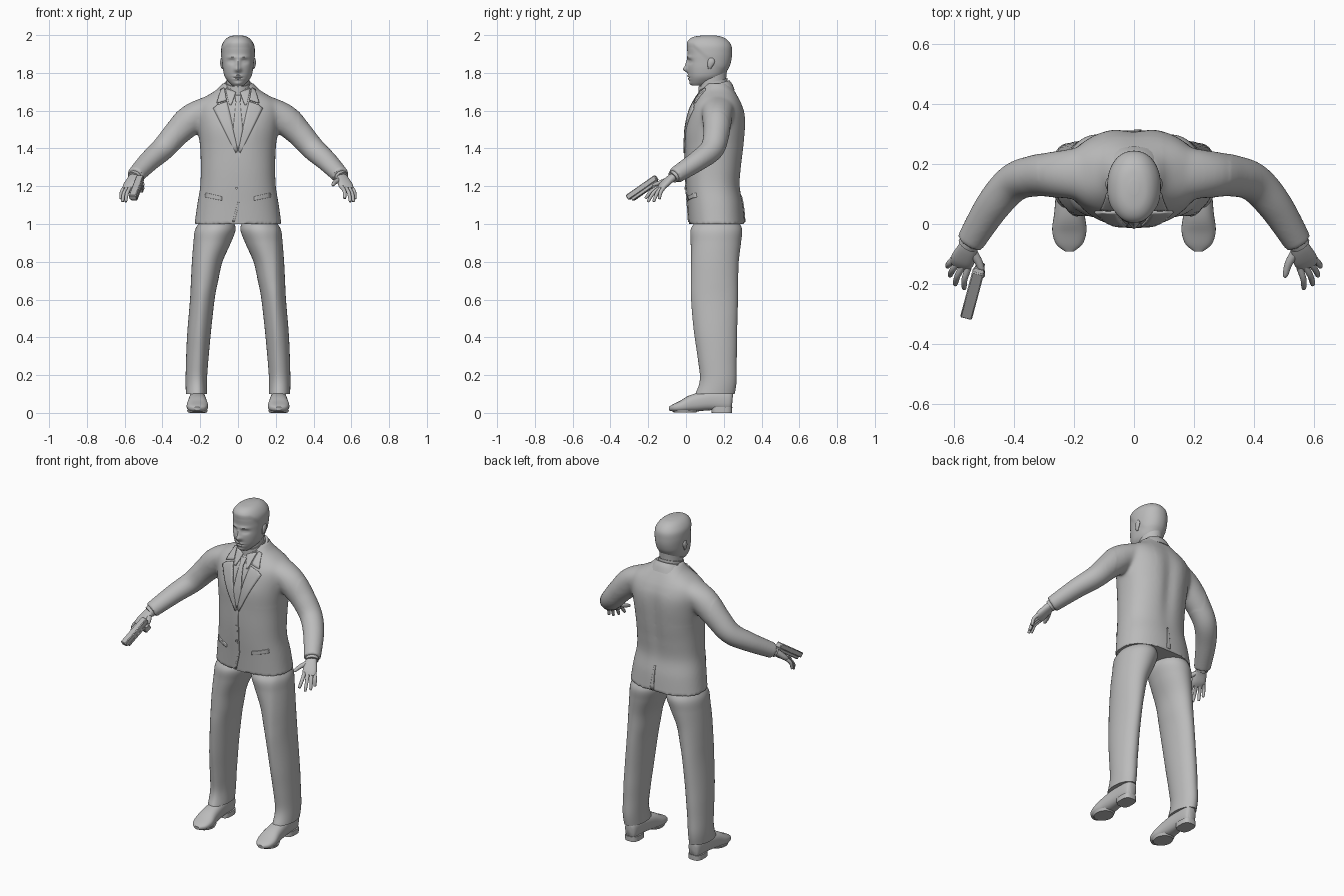
import bpy, bmesh, math
from mathutils import Vector, Matrix
from mathutils.bvhtree import BVHTree

cube = bpy.data.objects.get("Cube")
if cube:
    bpy.data.objects.remove(cube)

grey = bpy.data.materials.new("plain grey")
grey.use_nodes = True
grey.diffuse_color = (0.5, 0.5, 0.5, 1)
grey.node_tree.nodes["Principled BSDF"].inputs["Base Color"].default_value = (0.5, 0.5, 0.5, 1)
parts = []


def finish(name, bm, mirror=False):
    bmesh.ops.recalc_face_normals(bm, faces=bm.faces)
    mesh = bpy.data.meshes.new(name)
    bm.to_mesh(mesh)
    bm.free()
    mesh.materials.append(grey)
    ob = bpy.data.objects.new(name, mesh)
    bpy.context.collection.objects.link(ob)
    if mirror:
        ob.modifiers.new("both sides", 'MIRROR').use_mirror_merge = False
    parts.append(ob)
    return ob


def spline(points, steps):
    """Smooth curve through tuples of any length."""
    pts = [Vector(p) for p in points]
    out = []
    for i in range(len(pts) - 1):
        a, b, c, d = pts[max(i - 1, 0)], pts[i], pts[i + 1], pts[min(i + 2, len(pts) - 1)]
        for k in range(steps):
            t = k / steps
            out.append(b + (c - a) * (t / 2) + (a * 2 - b * 5 + c * 4 - d) * (t * t / 2)
                       + (b * 3 - a - c * 3 + d) * (t ** 3 / 2))
    return out + [pts[-1]]


def loft(name, sections, steps=5, sides=32, power=2.0, along=False, mirror=False, shape=None):
    """Skin rings (x, y, z, rx, ry): level rings, or square to the path if along."""
    rings = spline(sections, steps)
    bm = bmesh.new()
    loops = []
    for i, r in enumerate(rings):
        u, v = Vector((1, 0, 0)), Vector((0, 1, 0))
        if along:
            t = (rings[min(i + 1, len(rings) - 1)] - rings[max(i - 1, 0)])[:3]
            t = Vector(t).normalized()
            u = t.cross(Vector((0, 0, 1))).normalized()
            v = u.cross(t)
        loop = []
        for k in range(sides):
            a = math.tau * k / sides
            c, s = math.cos(a), math.sin(a)
            c = math.copysign(abs(c) ** (2 / power), c)
            s = math.copysign(abs(s) ** (2 / power), s)
            p = Vector(r[:3]) + u * (c * r[3]) + v * (s * r[4])
            loop.append(bm.verts.new(shape(p) if shape else p))
        loops.append(loop)
    for a, b in zip(loops, loops[1:]):
        for k in range(sides):
            n = (k + 1) % sides
            bm.faces.new((a[k], a[n], b[n], b[k]))
    bm.faces.new(loops[0])
    bm.faces.new(loops[-1])
    return finish(name, bm, mirror)


def weld(name, pieces, voxel):
    """Merge overlapping pieces into one skin and soften the shoulder joins."""
    bm = bmesh.new()
    graph = bpy.context.evaluated_depsgraph_get()
    for ob in pieces:
        bm.from_mesh(ob.evaluated_get(graph).to_mesh())
    for ob in pieces:
        parts.remove(ob)
        bpy.data.objects.remove(ob)
    ob = finish(name, bm)
    mod = ob.modifiers.new("one skin", 'REMESH')
    mod.mode, mod.voxel_size = 'VOXEL', voxel
    bm = bmesh.new()
    bm.from_mesh(ob.evaluated_get(bpy.context.evaluated_depsgraph_get()).to_mesh())
    ob.modifiers.remove(mod)
    body = [v for v in bm.verts if v.co.z > 1.02]
    joins = [v for v in body if 0.1 < abs(v.co.x) < 0.32 and v.co.z > 1.42]
    for verts, passes in ((body, 3), (joins, 14)):
        for _ in range(passes):
            bmesh.ops.smooth_vert(bm, verts=verts, factor=0.5, use_axis_x=True, use_axis_y=True, use_axis_z=True)
    bm.to_mesh(ob.data)
    tree = BVHTree.FromBMesh(bm)
    bm.free()
    return ob, tree


def bump(p, x, z, sx, sz):
    return math.exp(-((abs(p.x) - x) / sx) ** 2 - ((p.z - z) / sz) ** 2)


# Jacket body, from half width and front/back depth at each height
def shape_jacket(p):
    if p.y > 0.2:
        p.y -= 0.013 * bump(p, 0, 1.42, 0.04, 0.2)           # spine hollow
        p.y += 0.004 * bump(p, 0.1, 1.55, 0.06, 0.08)        # shoulder blades
    else:
        p.y -= 0.006 * bump(p, 0.09, 1.5, 0.07, 0.09)        # chest
    return p


profile = [(1.0, .23, .015, .312), (1.1, .216, .008, .303), (1.2, .2, 0, .287),
           (1.3, .197, -.005, .295), (1.4, .2, -.005, .308), (1.5, .213, 0, .315),
           (1.58, .225, .015, .312), (1.63, .22, .032, .298), (1.66, .195, .05, .284),
           (1.685, .155, .065, .27), (1.71, .115, .08, .255), (1.745, .08, .1, .23)]
body = loft("jacket_body", [(0, (f + b) / 2, z, w, (b - f) / 2) for z, w, f, b in profile],
            steps=6, sides=80, power=2.3, shape=shape_jacket)
sleeves = loft("sleeves", [(.1, .17, 1.635, .075, .045), (.17, .168, 1.613, .085, .06),
                           (.25, .165, 1.553, .079, .08), (.33, .16, 1.474, .069, .07),
                           (.4, .137, 1.396, .064, .062), (.47, .06, 1.333, .058, .054),
                           (.545, -.06, 1.255, .047, .044)], steps=7, sides=40, along=True, mirror=True)
jacket, surface = weld("jacket", [body, sleeves], 0.008)


def panel(name, left, right, mirror=False, back=False, lift=0.002):
    """Thin cloth plate between two edges (x, z), laid on the jacket."""
    way = -1 if back else 1
    rows = []
    bm = bmesh.new()
    for i in range(len(left) - 1):
        for k in range(7 if i == len(left) - 2 else 6):
            a = Vector(left[i]).lerp(Vector(left[i + 1]), k / 6)
            b = Vector(right[i]).lerp(Vector(right[i + 1]), k / 6)
            row = []
            for c in range(6):
                x, z = a.lerp(b, c / 5)
                hit = surface.ray_cast(Vector((x, -way, z)), Vector((0, way, 0)))[0]
                y = hit.y if hit else 0.1
                row.append(bm.verts.new((x, y - way * lift, z)))
            rows.append(row)
    for a, b in zip(rows, rows[1:]):
        for c in range(5):
            bm.faces.new((a[c], a[c + 1], b[c + 1], b[c]))
    ob = finish(name, bm, mirror)
    mod = ob.modifiers.new("cloth", 'SOLIDIFY')
    mod.thickness, mod.offset = 0.009, 0


panel("lapels", [(.058, 1.648), (.04, 1.575), (.002, 1.39)], [(.108, 1.63), (.13, 1.612), (.012, 1.375)],
      mirror=True, lift=0.003)
panel("collar_fronts", [(.072, 1.72), (.06, 1.655)], [(.09, 1.71), (.112, 1.64)], mirror=True, lift=0.003)
panel("shirt_collar_points", [(.01, 1.70), (.035, 1.63)], [(.066, 1.715), (.045, 1.63)], mirror=True)
panel("tie", [(-.018, 1.68), (-.011, 1.645), (-.026, 1.5), (-.004, 1.4)],
      [(.018, 1.68), (.011, 1.645), (.026, 1.5), (.004, 1.4)], lift=0.003)
panel("front_edge", [(.0, 1.39), (.0, 1.12), (-.03, 1.012)], [(.008, 1.39), (.008, 1.12), (-.018, 1.012)],
      lift=0)
panel("pocket_flaps", [(.085, 1.145), (.085, 1.125)], [(.17, 1.165), (.172, 1.142)], mirror=True, lift=0)
panel("back_vent", [(.0, 1.15), (.0, 1.01)], [(.008, 1.15), (.025, 1.01)], back=True, lift=0)
for i, z in enumerate((1.28, 1.19)):
    loft(f"button_{i + 1}", [(-.008, -.009, z, .007, .007), (-.008, .01, z, .007, .007)],
         steps=1, sides=12, along=True)

# Collars and neck, higher at the back
def tilt(p):
    p.z += (p.y - 0.16) * 0.3
    return p


loft("jacket_collar", [(0, .16, 1.68, .112, .098), (0, .157, 1.715, .09, .088), (0, .15, 1.74, .078, .08)],
     power=2.2, shape=tilt)
loft("shirt_collar", [(0, .145, 1.7, .073, .08), (0, .142, 1.755, .067, .077)], shape=tilt)
loft("neck", [(0, .15, 1.68, .064, .072), (0, .14, 1.75, .062, .072), (0, .14, 1.84, .064, .08)])

# Head with sculpted features and raised hair
def shape_head(p):
    if p.y < 0.09:
        p.y -= 0.022 * bump(p, 0, 1.818, .017, .014)     # nose tip
        p.y -= 0.011 * bump(p, 0, 1.845, .013, .024)     # nose bridge
        p.y += 0.011 * bump(p, .034, 1.86, .02, .012)    # eye sockets
        p.y -= 0.005 * bump(p, .034, 1.859, .012, .006)  # eyes
        p.y -= 0.006 * bump(p, .03, 1.883, .026, .008)   # brows
        p.y -= 0.008 * bump(p, 0, 1.783, .024, .006)     # upper lip
        p.y -= 0.008 * bump(p, 0, 1.768, .021, .006)     # lower lip
        p.y += 0.005 * bump(p, 0, 1.775, .024, .003)     # mouth line
        p.y -= 0.007 * bump(p, 0, 1.742, .022, .012)     # chin
    hairline = 1.935 - 0.13 * min(max((p.y - 0.04) / 0.14, 0), 1)
    raised = min(max((p.z - hairline) / 0.02, 0), 1)
    p.x *= 1 + 0.04 * raised
    p.y += (p.y - 0.125) * 0.04 * raised
    p.z += 0.004 * raised
    return p


skull = [(1.732, .028, .035, .1), (1.75, .048, .022, .15), (1.78, .07, .014, .195),
         (1.82, .08, .008, .222), (1.86, .084, .008, .235), (1.9, .086, .008, .239),
         (1.94, .083, .006, .236), (1.97, .067, .018, .216), (1.988, .044, .048, .185),
         (1.995, .015, .1, .145)]
loft("head", [(0, (f + b) / 2, z, w, (b - f) / 2) for z, w, f, b in skull],
     steps=7, sides=96, power=2.15, shape=shape_head)
loft("ears", [(.08, .125, 1.82, .004, .007), (.084, .127, 1.832, .007, .012),
              (.086, .133, 1.855, .009, .019), (.085, .134, 1.874, .007, .014),
              (.083, .134, 1.882, .003, .006)], sides=16, mirror=True)

# Trousers
def shape_trousers(p):
    p.y -= 0.005 * math.sin(p.z * 30) * max(0, 0.5 - p.z)     # soft folds
    if p.y < 0.1:
        p.y -= 0.005 * math.exp(-((p.x - 0.2) / 0.02) ** 2)   # crease
    return p


loft("trouser_legs", [(.22, .155, .1, .056, .103), (.22, .172, .2, .057, .096), (.208, .16, .4, .062, .11),
                      (.189, .153, .6, .065, .122), (.177, .152, .7, .072, .124),
                      (.163, .153, .8, .081, .126), (.137, .158, .9, .099, .133),
                      (.12, .161, .97, .107, .136), (.11, .165, 1.02, .085, .11)],
     steps=8, sides=48, mirror=True, shape=shape_trousers)

# Shoes
loft("shoes", [(.215, .246, .065, .018, .035), (.215, .225, .066, .036, .056), (.215, .13, .066, .043, .052),
               (.215, .04, .052, .05, .046), (.215, -.02, .035, .057, .032), (.215, -.065, .026, .045, .02),
               (.215, -.09, .022, .016, .01)], power=2.5, along=True, mirror=True)
loft("shoe_heels", [(.215, .19, 0, .042, .054), (.215, .19, .03, .042, .055)], steps=1, power=3, mirror=True)
loft("shoe_soles", [(.215, -.005, .002, .05, .06), (.215, -.005, .016, .055, .072)], steps=1, mirror=True)

# Cuffs and hands
loft("shirt_cuffs", [(.53, -.035, 1.27, .037, .034), (.552, -.071, 1.246, .035, .031)], along=True, mirror=True)
loft("palms", [(.54, -.05, 1.26, .026, .021), (.554, -.085, 1.237, .034, .02), (.57, -.12, 1.205, .04, .018),
               (.578, -.14, 1.186, .034, .011)], sides=20, power=2.4, along=True, mirror=True)
across = Vector((-.85, -.52, 0))
knuckle = Vector((.574, -.13, 1.195))
tips = {"index": (.565, -.215, 1.135), "middle": (.595, -.202, 1.118),
        "ring": (.612, -.172, 1.118), "little": (.62, -.142, 1.132)}
for i, (finger, tip) in enumerate(tips.items()):
    base, tip = knuckle + across * (.028 - i * .019), Vector(tip)
    bend = base.lerp(tip, 0.5) + Vector((.006, -.004, .008))
    loft(f"{finger}_fingers", [(*base, .011, .011), (*bend, .01, .01), (*tip.lerp(bend, .1), .008, .008),
                               (*tip, .003, .003)], sides=12, along=True, mirror=True)
loft("thumbs", [(.542, -.085, 1.238, .016, .014), (.515, -.13, 1.222, .013, .012),
                (.504, -.168, 1.208, .009, .009), (.502, -.178, 1.204, .003, .003)],
     sides=12, along=True, mirror=True)

# Pistol in the right hand, boxes in a frame aimed along the barrel
aim = Vector((-.04, -.15, -.105)).normalized()
side = Vector((0, 0, 1)).cross(aim).normalized()
frame = Matrix((aim, side, aim.cross(side))).transposed().to_4x4()
frame.translation = Vector((-.536, -.228, 1.186))
for name, at, size in (("pistol_slide", (0, 0, .008), (.19, .04, .03)),
                       ("pistol_frame", (-.005, 0, -.014), (.17, .034, .02)),
                       ("pistol_grip", (-.068, 0, -.036), (.042, .03, .045))):
    bm = bmesh.new()
    bmesh.ops.create_cube(bm, size=1, matrix=frame @ Matrix.Translation(at) @ Matrix.Diagonal((*size, 1)))
    bmesh.ops.bevel(bm, geom=bm.edges[:], offset=0.004, segments=1, affect='EDGES')
    finish(name, bm)

# Smooth shading with sharp rims
bpy.ops.object.select_all(action='DESELECT')
for ob in parts:
    ob.select_set(True)
bpy.context.view_layer.objects.active = jacket
bpy.ops.object.shade_smooth_by_angle(angle=math.radians(40))
